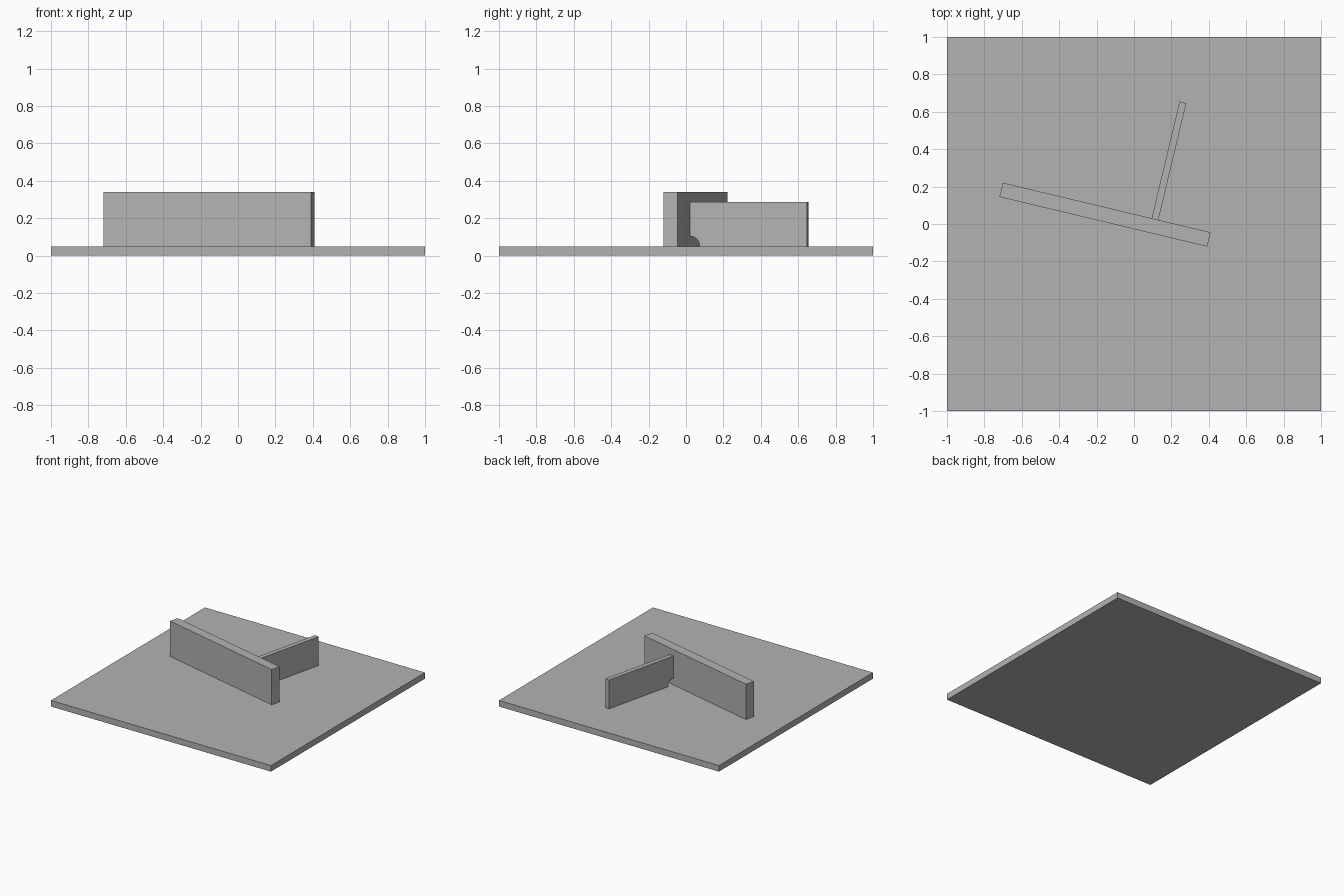
import bpy
import bmesh
from math import radians, sin, cos, pi
from mathutils import Matrix

cube = bpy.data.objects.get("Cube")
if cube:
    bpy.data.objects.remove(cube, do_unlink=True)

TURN = radians(-13.45)   # heading of the welded plates
BASE_TOP = 0.05

grey = bpy.data.materials.new("plain grey")
grey.use_nodes = True
colour = (0.45, 0.45, 0.45, 1)
grey.diffuse_color = colour
grey.node_tree.nodes["Principled BSDF"].inputs["Base Color"].default_value = colour


def make_plate(name, outline, thickness, matrix):
    """Extrude an x-z outline by thickness, centred on y = 0."""
    bm = bmesh.new()
    face = bm.faces.new([bm.verts.new((x, -thickness / 2, z)) for x, z in outline])
    grown = bmesh.ops.extrude_face_region(bm, geom=[face])["geom"]
    moved = [v for v in grown if isinstance(v, bmesh.types.BMVert)]
    bmesh.ops.translate(bm, verts=moved, vec=(0, thickness, 0))
    bmesh.ops.recalc_face_normals(bm, faces=bm.faces)
    mesh = bpy.data.meshes.new(name)
    bm.to_mesh(mesh)
    bm.free()
    mesh.materials.append(grey)
    plate = bpy.data.objects.new(name, mesh)
    plate.matrix_world = matrix
    bpy.context.collection.objects.link(plate)
    return plate


def rectangle(x0, x1, height):
    return [(x0, 0), (x1, 0), (x1, height), (x0, height)]


# Square ground plate
make_plate("base_plate", rectangle(-1, 1, BASE_TOP), 2, Matrix())

# Long upright wall
make_plate("long_wall", rectangle(-0.571, 0.571, 0.29), 0.078,
           Matrix.Translation((-0.155, 0.05, BASE_TOP)) @ Matrix.Rotation(TURN, 4, "Z"))

# Thin cross wall with a quarter-round notch at the inner foot
notch, length, height, steps = 0.054, 0.643, 0.237, 12
arc = [(notch * cos(a), notch * sin(a))
       for a in (pi / 2 * (1 - i / steps) for i in range(steps + 1))]
outline = arc + [(length, 0), (length, height), (0, height)]
make_plate("cross_wall", outline, 0.037,
           Matrix.Translation((0.112, 0.025, BASE_TOP)) @ Matrix.Rotation(TURN + pi / 2, 4, "Z"))
